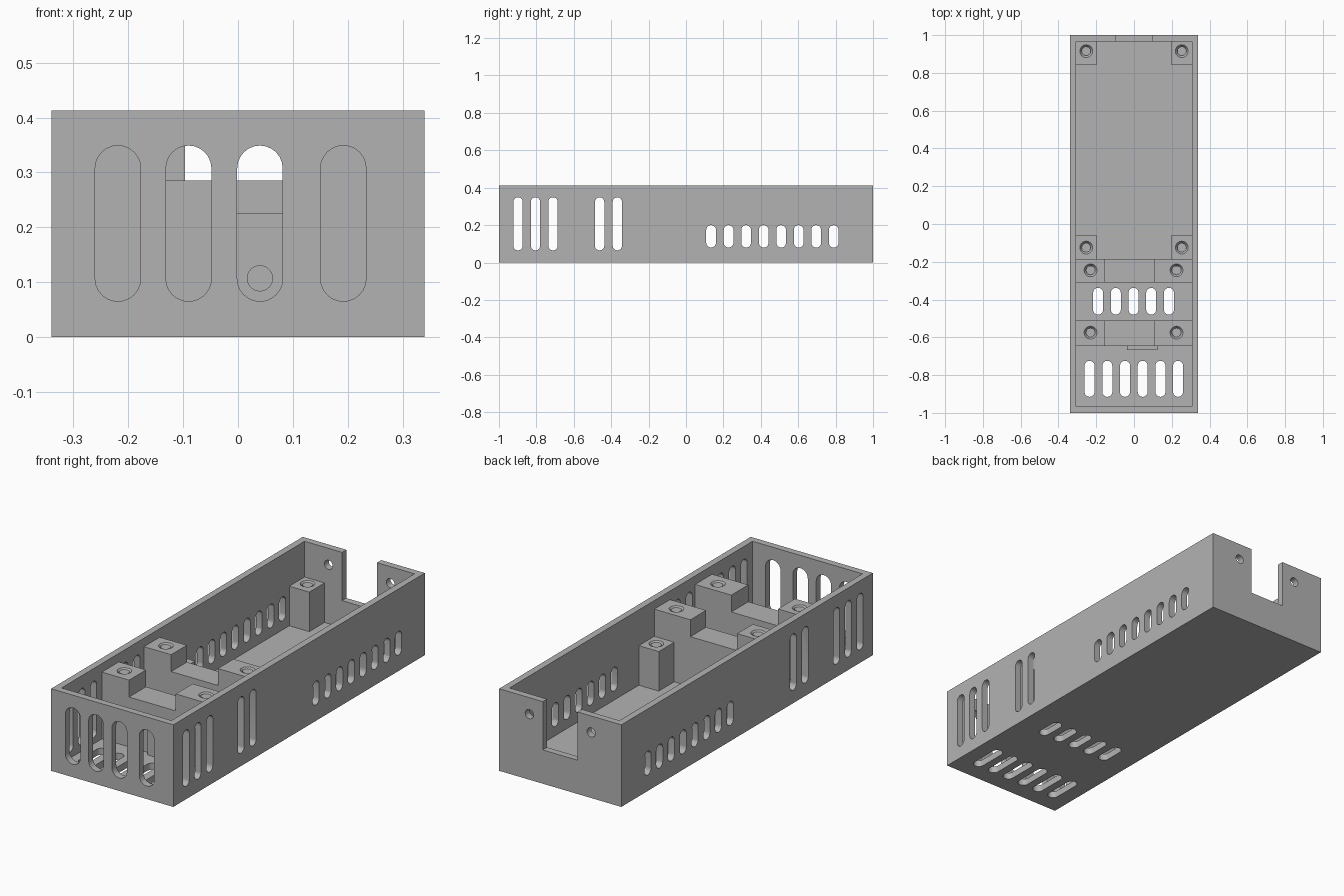
import bpy, bmesh, math
from mathutils import Vector

cube = bpy.data.objects.get("Cube")
if cube:
    bpy.data.objects.remove(cube, do_unlink=True)

# Single plain colour
grey = bpy.data.materials.new("plain_grey")
grey.use_nodes = True
colour = (0.45, 0.45, 0.45, 1)
grey.diffuse_color = colour
grey.node_tree.nodes["Principled BSDF"].inputs["Base Color"].default_value = colour

W, L, H, T = 0.34, 1.0, 0.413, 0.034   # half width, half length, height, wall
IN = W - T                             # inner half width


def place(axis, u, v, w):
    return Vector({"x": (w, u, v), "y": (u, w, v), "z": (u, v, w)}[axis])


def prism(bm, pts, axis, lo, hi, top_scale=1):
    """Extrude an outline along an axis; the far end may be scaled."""
    cu = sum(p[0] for p in pts) / len(pts)
    cv = sum(p[1] for p in pts) / len(pts)
    a = [bm.verts.new(place(axis, u, v, lo)) for u, v in pts]
    b = [bm.verts.new(place(axis, cu + (u - cu) * top_scale,
                            cv + (v - cv) * top_scale, hi)) for u, v in pts]
    faces = [bm.faces.new(a), bm.faces.new(b[::-1])]
    for i in range(len(pts)):
        j = (i + 1) % len(pts)
        faces.append(bm.faces.new((a[i], b[i], b[j], a[j])))
    bmesh.ops.recalc_face_normals(bm, faces=faces)


def rect(u0, u1, v0, v1):
    return [(u0, v0), (u1, v0), (u1, v1), (u0, v1)]


def circle(u, v, r, n=32):
    return [(u + r * math.cos(math.tau * i / n), v + r * math.sin(math.tau * i / n))
            for i in range(n)]


def slot(u, width, v0, v1, n=12):
    """Upright outline with round ends."""
    r = width / 2
    arc = [math.pi * i / n for i in range(n + 1)]
    return ([(u + r * math.cos(t), v1 - r + r * math.sin(t)) for t in arc] +
            [(u - r * math.cos(t), v0 + r - r * math.sin(t)) for t in arc])


def finish(name, bm):
    mesh = bpy.data.meshes.new(name)
    bm.to_mesh(mesh)
    bm.free()
    mesh.materials.append(grey)
    obj = bpy.data.objects.new(name, mesh)
    bpy.context.collection.objects.link(obj)
    return obj


def cut(obj, bm):
    """Subtract the cutter shapes, then smooth the round cuts."""
    cutter = finish("cutter", bm)
    cutter.hide_render = True
    mod = obj.modifiers.new("cut", "BOOLEAN")
    mod.object, mod.operation, mod.solver = cutter, "DIFFERENCE", "EXACT"
    bpy.ops.object.select_all(action="DESELECT")
    obj.select_set(True)
    bpy.context.view_layer.objects.active = obj
    bpy.ops.object.modifier_apply(modifier="cut")
    bpy.data.objects.remove(cutter, do_unlink=True)
    bpy.ops.object.shade_smooth_by_angle(angle=math.radians(30))


def screw_hole(bm, x, y, top, depth):
    """Blind bore with a chamfered mouth."""
    prism(bm, circle(x, y, 0.024), "z", top - depth, top - 0.005)
    prism(bm, circle(x, y, 0.034), "z", top + 0.01, top)
    prism(bm, circle(x, y, 0.034), "z", top, top - 0.014, 0.7)


# Open tray
bm = bmesh.new()
prism(bm, rect(-W, W, -L, L), "z", 0, H)
tray = finish("tray", bm)
bm = bmesh.new()
prism(bm, rect(-IN, IN, T - L, L - T), "z", T, H + 0.1)
cut(tray, bm)

# Vents, cable notch and screw holes in the walls and floor
bm = bmesh.new()
for x in (-0.219, -0.09, 0.04, 0.192):
    prism(bm, slot(x, 0.083, 0.065, 0.349), "y", -L - 0.05, 0.01 + T - L)
for lo, hi in ((-W - 0.05, 0.01 - IN), (IN - 0.01, W + 0.05)):
    for y in (-0.898, -0.805, -0.711, -0.462, -0.367):
        prism(bm, slot(y, 0.05, 0.065, 0.349), "x", lo, hi)
    for i in range(8):
        prism(bm, slot(0.134 + 0.0937 * i, 0.052, 0.08, 0.2), "x", lo, hi)
for i in range(6):
    prism(bm, slot(-0.235 + 0.0937 * i, 0.053, -0.915, -0.724), "z", -0.05, T + 0.01)
for i in range(5):
    prism(bm, slot(-0.19 + 0.0937 * i, 0.053, -0.48, -0.338), "z", -0.05, T + 0.01)
prism(bm, rect(-0.097, 0.097, 0.17, H + 0.1), "y", L - T - 0.01, L + 0.05)
for x in (-0.172, 0.172):
    prism(bm, circle(x, 0.33, 0.023), "y", L - T - 0.01, L + 0.05)
cut(tray, bm)

# Two cross supports, each with a raised block at both ends
TOP, SADDLE = 0.37, 0.285
outline = [(-IN, T), (IN, T), (IN, TOP), (0.105, TOP), (0.105, SADDLE),
           (-0.155, SADDLE), (-0.155, TOP), (-IN, TOP)]
for name, y0, y1, hole_y in (("front_support", -0.645, -0.51, -0.575),
                             ("middle_support", -0.31, -0.185, -0.245)):
    bm = bmesh.new()
    prism(bm, outline, "y", y0, y1)
    support = finish(name, bm)
    bm = bmesh.new()
    for x in (-0.23, 0.225):
        screw_hole(bm, x, hole_y, TOP, 0.15)
    if name == "front_support":
        prism(bm, circle(0.04, 0.107, 0.023), "y", y0 - 0.05, y0 + 0.08)
    cut(support, bm)

# Small pad with a round opening on the front support
bm = bmesh.new()
prism(bm, rect(-0.037, 0.125, T, 0.225), "y", -0.667, -0.645)
pad = finish("front_pad", bm)
bm = bmesh.new()
prism(bm, circle(0.04, 0.107, 0.023), "y", -0.7, -0.6)
cut(pad, bm)

# Four corner posts in the rear bay
for side, sx in (("left", 1), ("right", -1)):
    for end, y0, y1, hole_y in (("inner", -0.185, -0.062, -0.125),
                                ("rear", 0.845, L - T, 0.915)):
        bm = bmesh.new()
        prism(bm, rect(*sorted((sx * 0.195, sx * IN)), y0, y1), "z", T, 0.233)
        post = finish(f"{end}_post_{side}", bm)
        bm = bmesh.new()
        screw_hole(bm, sx * 0.253, hole_y, 0.233, 0.13)
        cut(post, bm)
